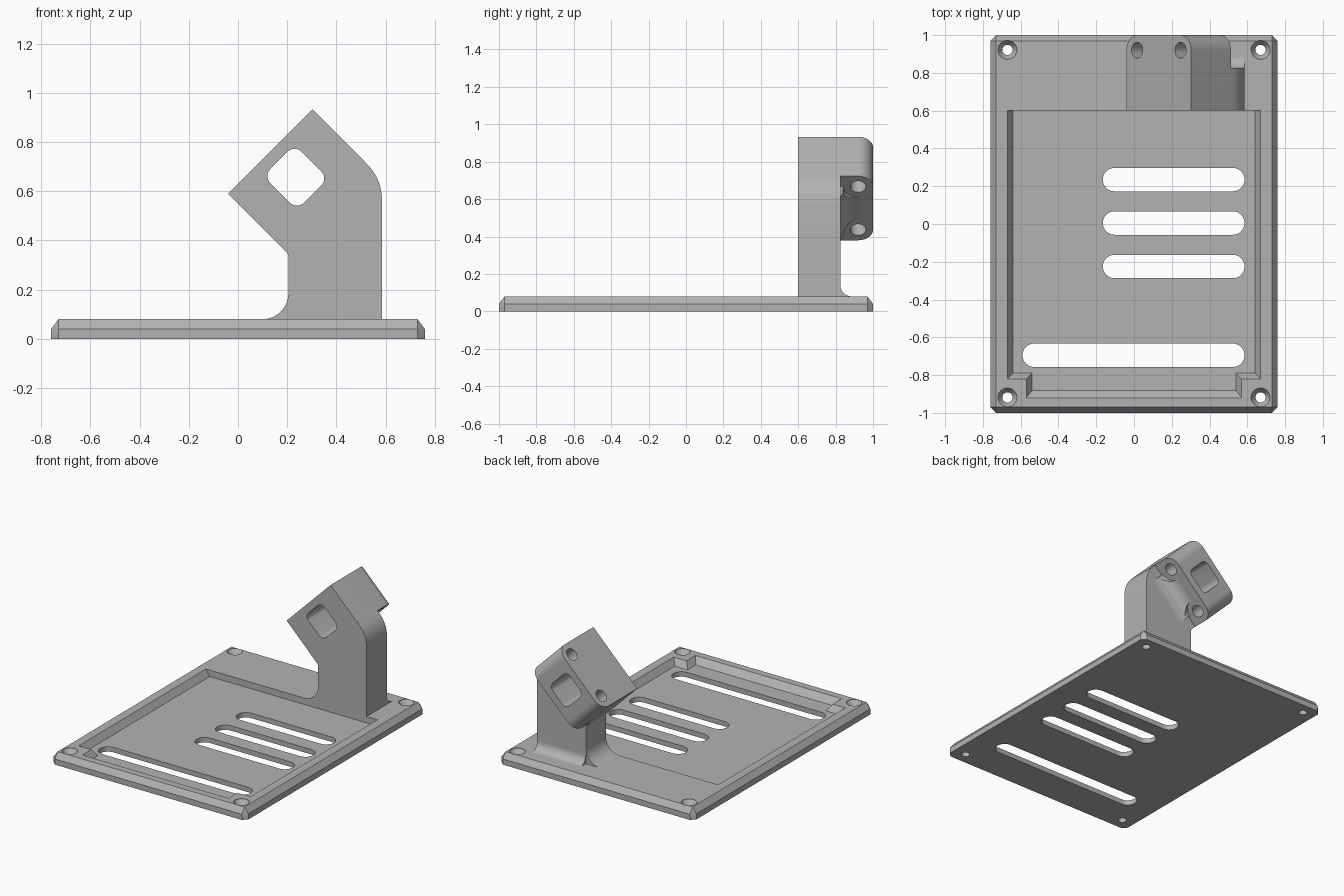
import bpy, bmesh, math
from mathutils import Vector

cube = bpy.data.objects.get("Cube")
if cube:
    bpy.data.objects.remove(cube, do_unlink=True)

grey = bpy.data.materials.new("plain grey")
grey.use_nodes = True
GREY = (0.45, 0.45, 0.45, 1)
grey.diffuse_color = GREY
grey.node_tree.nodes["Principled BSDF"].inputs["Base Color"].default_value = GREY


# ---- helpers ----
def finish(name, bm):
    bmesh.ops.recalc_face_normals(bm, faces=bm.faces)
    mesh = bpy.data.meshes.new(name)
    bm.to_mesh(mesh)
    bm.free()
    mesh.materials.append(grey)
    ob = bpy.data.objects.new(name, mesh)
    bpy.context.collection.objects.link(ob)
    return ob


def loft(name, rings):
    """Closed solid through rings with equal point counts."""
    bm = bmesh.new()
    rows = [[bm.verts.new(p) for p in ring] for ring in rings]
    n = len(rows[0])
    for a, b in zip(rows, rows[1:]):
        for i in range(n):
            j = (i + 1) % n
            bm.faces.new((a[i], a[j], b[j], b[i]))
    bm.faces.new(rows[0])
    bm.faces.new(rows[-1])
    return finish(name, bm)


def prism(name, outline, place, lo, hi):
    return loft(name, [[place(a, b, d) for a, b in outline] for d in (lo, hi)])


def on_top(x, y, d):
    return (x, y, d)


def on_front(x, z, d):
    return (x, d, z)


def on_side(y, z, d):
    return (d, y, z)


# Tilted head frame: u runs up the mounting face, v runs into the head
S = math.sqrt(0.5)


def on_head(u, y, v):
    return (-0.04 + (u + v) * S, y, 0.59 + (u - v) * S)


def circle(cx, cy, r, n=32):
    return [(cx + r * math.cos(math.tau * i / n), cy + r * math.sin(math.tau * i / n))
            for i in range(n)]


def rounded(corners, steps=8):
    """Polygon from (a, b, radius) corners, with arcs at the rounded ones."""
    out = []
    for i, (a, b, r) in enumerate(corners):
        p = Vector((a, b))
        if not r:
            out.append((a, b))
            continue
        d1 = (Vector(corners[i - 1][:2]) - p).normalized()
        d2 = (Vector(corners[(i + 1) % len(corners)][:2]) - p).normalized()
        half = math.acos(max(-1, min(1, d1.dot(d2)))) / 2
        t = r / math.tan(half)
        c = p + (d1 + d2).normalized() * (r / math.sin(half))
        s, e = p + d1 * t - c, p + d2 * t - c
        a0 = math.atan2(s.y, s.x)
        sweep = math.remainder(math.atan2(e.y, e.x) - a0, math.tau)
        for k in range(steps + 1):
            ang = a0 + sweep * k / steps
            out.append((c.x + r * math.cos(ang), c.y + r * math.sin(ang)))
    return out


def box(x0, x1, y0, y1, r):
    return rounded([(x0, y0, r), (x1, y0, r), (x1, y1, r), (x0, y1, r)])


def combine(target, tool, operation):
    tool.hide_render = True
    mod = target.modifiers.new("shape", 'BOOLEAN')
    mod.operation = operation
    mod.solver = 'EXACT'
    mod.object = tool
    bpy.context.view_layer.objects.active = target
    bpy.ops.object.modifier_apply(modifier=mod.name)
    bpy.data.objects.remove(tool, do_unlink=True)


def smooth(ob):
    bpy.ops.object.select_all(action='DESELECT')
    ob.select_set(True)
    bpy.context.view_layer.objects.active = ob
    bpy.ops.object.shade_smooth_by_angle(angle=math.radians(30))


# ---- base plate with chamfered rim and corners ----
W, D, H, C = 0.76, 1.0, 0.08, 0.03
bm = bmesh.new()
for sx in (-1, 1):
    for sy in (-1, 1):
        for z in (0, H / 2):
            bm.verts.new((sx * W, sy * (D - C), z))
            bm.verts.new((sx * (W - C), sy * D, z))
        bm.verts.new((sx * (W - C), sy * (D - C), H))
bmesh.ops.convex_hull(bm, input=bm.verts)
bmesh.ops.dissolve_limit(bm, angle_limit=0.01, verts=bm.verts, edges=bm.edges)
plate = finish("base_plate", bm)


# Sloped tray recess, stepped at its front corners
def tray(inset, z):
    side, step = 0.67 - inset, 0.57 - inset
    back, mid, front = 0.6, -0.82 + inset, -0.92 + inset * 1.3
    right = [(side, back), (side, mid), (step, mid), (step, front)]
    return [(x, y, z) for x, y in right] + [(-x, y, z) for x, y in reversed(right)]


combine(plate, loft("tray_cutter", [tray(0.03, 0.035), tray(0, H), tray(0, 0.12)]), 'DIFFERENCE')

# Vent slots
for x0, y in ((-0.165, 0.235), (-0.165, 0.005), (-0.165, -0.225), (-0.59, -0.695)):
    slot = box(x0, 0.585, y - 0.062, y + 0.062, 0.0615)
    combine(plate, prism("slot_cutter", slot, on_top, -0.05, 0.15), 'DIFFERENCE')

# Countersunk corner screw holes
for x in (-0.67, 0.67):
    for y in (-0.918, 0.922):
        rings = [[(a, b, z) for a, b in circle(x, y, r)]
                 for r, z in ((0.027, -0.05), (0.027, 0.04), (0.05, 0.075), (0.05, 0.12))]
        combine(plate, loft("screw_cutter", rings), 'DIFFERENCE')
smooth(plate)

# ---- bracket: upright column leaning into a tilted head ----
column = rounded([(0.585, 0.07, 0), (0.585, 0.65, 0.2), (0.303, 0.933, 0), (-0.04, 0.59, 0),
                  (0.205, 0.345, 0.03), (0.205, H, 0.105), (0.095, H, 0), (0.095, 0.07, 0)])
bracket = prism("bracket", column, on_front, 0.6, 0.825)

# Head block, rounded at the back
LENGTH, THICK, R = 0.485, 0.297, 0.08
head = rounded([(0, 0.6, 0), (LENGTH, 0.6, 0), (LENGTH, 1, R), (0, 1, R)], 12)
combine(bracket, prism("head", head, on_head, 0, THICK), 'UNION')

# Blend under the head, relieved by spot faces around the bolt holes
blend = rounded([(0.4, 0.825, 0), (0.4, 0.81, 0), (0.28, 0.81, 0),
                 (0.28, 0.93, 0), (THICK, 0.93, 0), (THICK, 0.825, 0.1)])
web = prism("web", blend, lambda v, y, u: on_head(u, y, v), R, LENGTH - R)
bolts = (R, LENGTH - R)
for u in bolts:
    combine(web, prism("spot_cutter", circle(u, 0.92, R), on_head, THICK, 0.5), 'DIFFERENCE')
combine(bracket, web, 'UNION')

# Blend at the foot of the column
foot = rounded([(0.89, H, 0), (0.89, 0.07, 0), (0.81, 0.07, 0),
                (0.81, 0.145, 0), (0.825, 0.145, 0), (0.825, H, 0.06)])
combine(bracket, prism("foot", foot, on_side, 0.205, 0.584), 'UNION')

# Bolt holes through the head
for u in bolts:
    combine(bracket, prism("bolt_cutter", circle(u, 0.92, 0.042), on_head, -0.1, 0.5), 'DIFFERENCE')

# Windows through the head and the column
window = box(0.152, 0.332, 0.05, 0.244, 0.04)
combine(bracket, prism("head_window_cutter", window, lambda u, v, y: on_head(u, y, v), 0.5, 1.1),
        'DIFFERENCE')
opening = rounded([(0.315, 0.145, 0.055), (0.475, 0.145, 0.055), (0.475, 0.46, 0.045),
                   (0.415, 0.46, 0.04), (0.315, 0.36, 0.05)])
combine(bracket, prism("column_window_cutter", opening, on_front, 0.5, 1.1), 'DIFFERENCE')
smooth(bracket)
